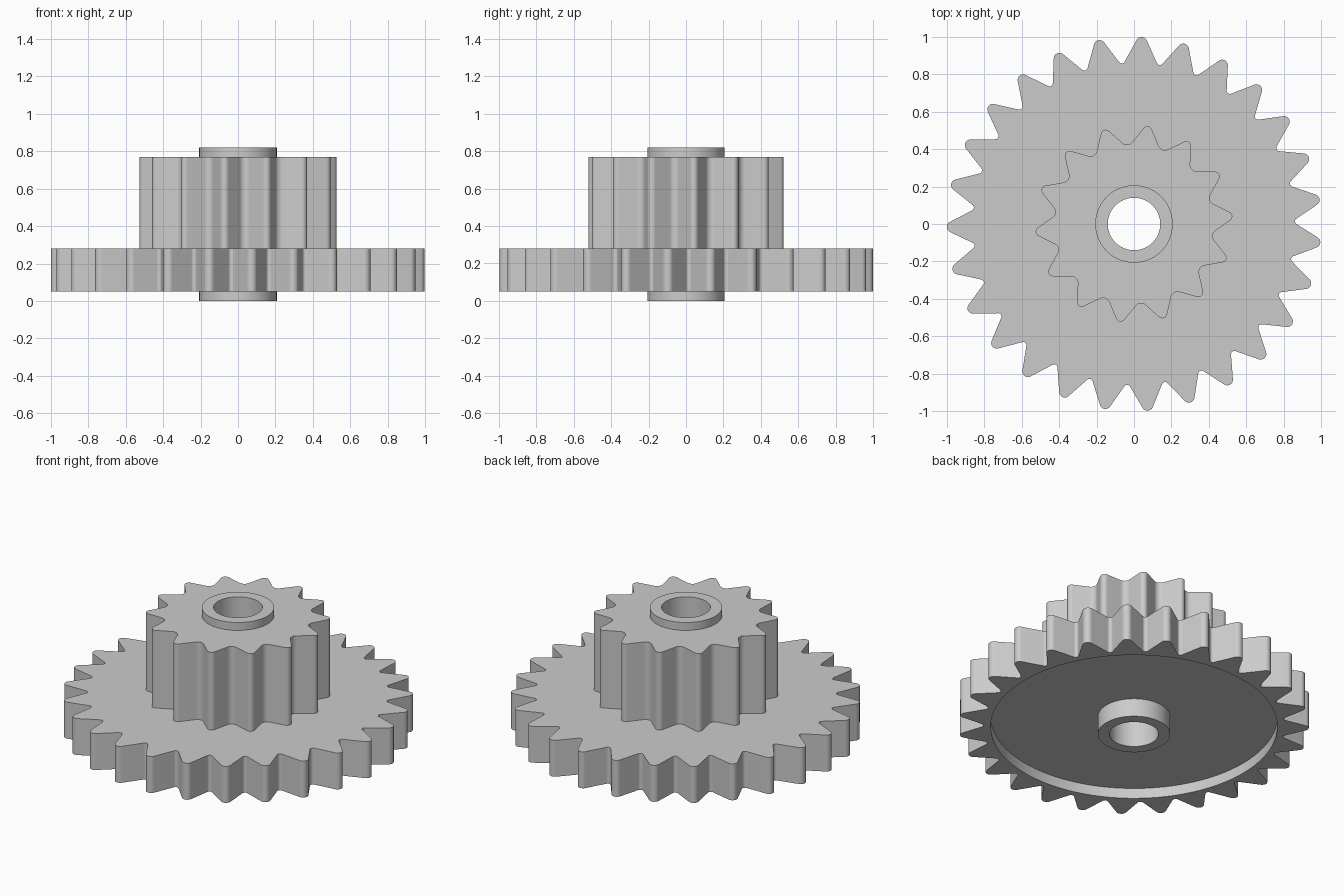
import bpy
import bmesh
from math import sin, cos, pi, radians
from mathutils import Vector, Matrix

default = bpy.data.objects.get("Cube")
if default:
    bpy.data.objects.remove(default)

grey = bpy.data.materials.new("plain grey")
grey.use_nodes = True
grey.diffuse_color = (0.6, 0.6, 0.6, 1)
grey.node_tree.nodes["Principled BSDF"].inputs["Base Color"].default_value = (0.6, 0.6, 0.6, 1)


def circle(radius, steps=96):
    return [Vector((radius * cos(2 * pi * i / steps), radius * sin(2 * pi * i / steps)))
            for i in range(steps)]


def gear_outline(teeth, tip, root, tip_round, root_round, flank, phase, steps=8):
    """Straight-flanked teeth with rounded tips and rounded valleys."""
    pitch = 2 * pi / teeth
    points = []
    for n in range(teeth):
        axis = radians(phase) + n * pitch
        # Tip arc, swept counter-clockwise across the tooth
        turn = Matrix.Rotation(axis, 2)
        for i in range(steps + 1):
            a = (pi / 2 - flank) * (2 * i / steps - 1)
            points.append(turn @ Vector((tip - tip_round + tip_round * cos(a),
                                         tip_round * sin(a))))
        # Valley arc, bulging towards the centre
        turn = Matrix.Rotation(axis + pitch / 2, 2)
        for i in range(steps + 1):
            a = (pi / 2 - flank - pitch / 2) * (2 * i / steps - 1)
            points.append(turn @ Vector((root + root_round - root_round * cos(a),
                                         root_round * sin(a))))
    return points


def build(name, loops):
    """Join a closed chain of (outline, z) loops with walls and flat caps."""
    bm = bmesh.new()
    rings = []
    for outline, z in loops:
        verts = [bm.verts.new((p.x, p.y, z)) for p in outline]
        edges = [bm.edges.new((v, verts[i - 1])) for i, v in enumerate(verts)]
        rings.append((verts, edges, z))
    for k, (verts, edges, z) in enumerate(rings):
        other, other_edges, other_z = rings[(k + 1) % len(rings)]
        if z == other_z:
            bmesh.ops.triangle_fill(bm, edges=edges + other_edges, use_beauty=True)
        else:
            for i in range(len(verts)):
                bm.faces.new((verts[i - 1], verts[i], other[i], other[i - 1]))
    bmesh.ops.recalc_face_normals(bm, faces=bm.faces)
    mesh = bpy.data.meshes.new(name)
    bm.to_mesh(mesh)
    bm.free()
    mesh.materials.append(grey)
    obj = bpy.data.objects.new(name, mesh)
    bpy.context.collection.objects.link(obj)
    bpy.ops.object.select_all(action="DESELECT")
    obj.select_set(True)
    bpy.context.view_layer.objects.active = obj
    bpy.ops.object.shade_smooth_by_angle(angle=radians(30))
    return obj


# Wide gear with a shallow round recess underneath
wide = gear_outline(27, 1.0, 0.86, 0.03, 0.0175, radians(28), 87.6)
core, recess = circle(0.19), circle(0.82)
build("large_gear", [(wide, 0.05), (wide, 0.28), (core, 0.28),
                     (core, 0.115), (recess, 0.115), (recess, 0.05)])

# Tall small gear standing on the wide one
small = gear_outline(14, 0.527, 0.425, 0.026, 0.036, radians(32), 4.7)
build("small_gear", [(small, 0.27), (small, 0.77), (core, 0.77), (core, 0.27)])

# Hub sleeve with the through bore
sleeve, bore = circle(0.207), circle(0.14)
build("hub_sleeve", [(sleeve, 0), (sleeve, 0.82), (bore, 0.82), (bore, 0)])
